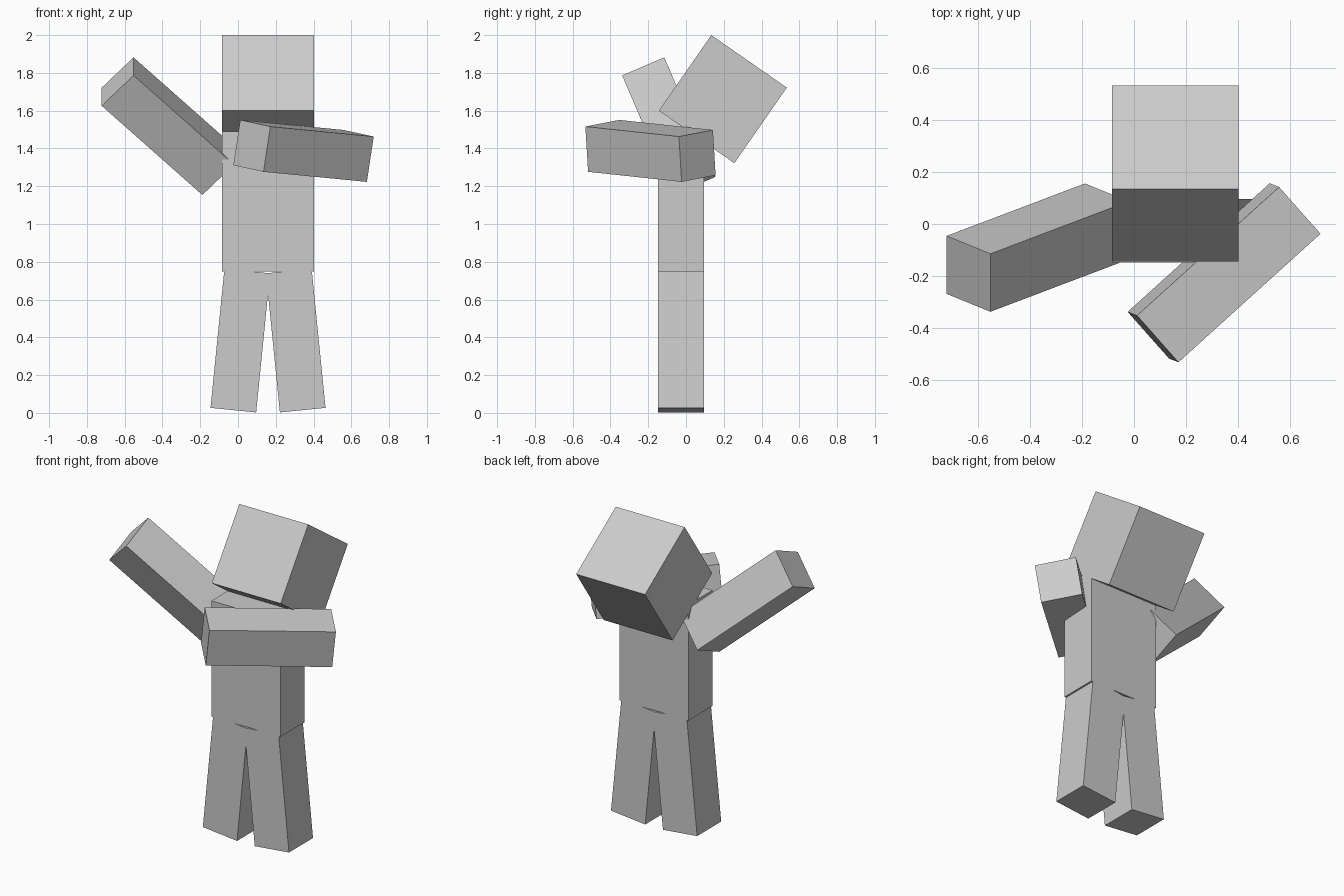
import bpy
from mathutils import Matrix, Vector

cube = bpy.data.objects.get("Cube")
if cube:
    bpy.data.objects.remove(cube, do_unlink=True)

# One plain grey for the whole figure
grey = bpy.data.materials.new("plain_grey")
grey.use_nodes = True
colour = (0.6, 0.6, 0.6, 1)
grey.diffuse_color = colour
grey.node_tree.nodes["Principled BSDF"].inputs["Base Color"].default_value = colour

WIDTH, DEPTH, LENGTH = 0.487, 0.243, 0.74   # torso width, limb thickness, limb length
MID_X, MID_Y = 0.159, -0.026                # torso axis
HIP_Z = 0.749


def block(name, centre, size, up=(0, 0, 1), side=(1, 0, 0)):
    """Box whose local z follows `up` and local x leans towards `side`."""
    z = Vector(up).normalized()
    y = z.cross(Vector(side)).normalized()
    x = y.cross(z)
    bpy.ops.mesh.primitive_cube_add(size=1)
    ob = bpy.context.object
    ob.name = ob.data.name = name
    turn = Matrix((x, y, z)).transposed().to_4x4()
    ob.matrix_world = Matrix.Translation(centre) @ turn @ Matrix.Diagonal((*size, 1))
    ob.data.materials.append(grey)
    return ob


# Torso and tipped-back head
block("torso", (MID_X, MID_Y, HIP_Z + LENGTH / 2), (WIDTH, DEPTH, LENGTH))
block("head", (MID_X, 0.195, 1.661), (WIDTH, WIDTH, WIDTH), up=(0, 0.571, 0.821))

# Legs, splayed slightly outwards from the hips
for name, s in (("right_leg", -1), ("left_leg", 1)):
    up = Vector((-s * 0.1, 0, 1)).normalized()
    hip = Vector((MID_X + s * 0.11, MID_Y, HIP_Z + 0.002))
    block(name, hip - up * LENGTH / 2, (DEPTH, DEPTH, LENGTH), up)

# Right arm raised outwards, left arm folded across the chest
limb = (DEPTH, DEPTH, LENGTH)
block("right_arm", (-0.371, -0.091, 1.518), limb,
      up=(0.533, 0.202, -0.472), side=(0.169, -0.068, 0.159))
block("left_arm", (0.347, -0.188, 1.387), limb,
      up=(0.546, 0.494, -0.053), side=(0.161, -0.179, -0.035))
